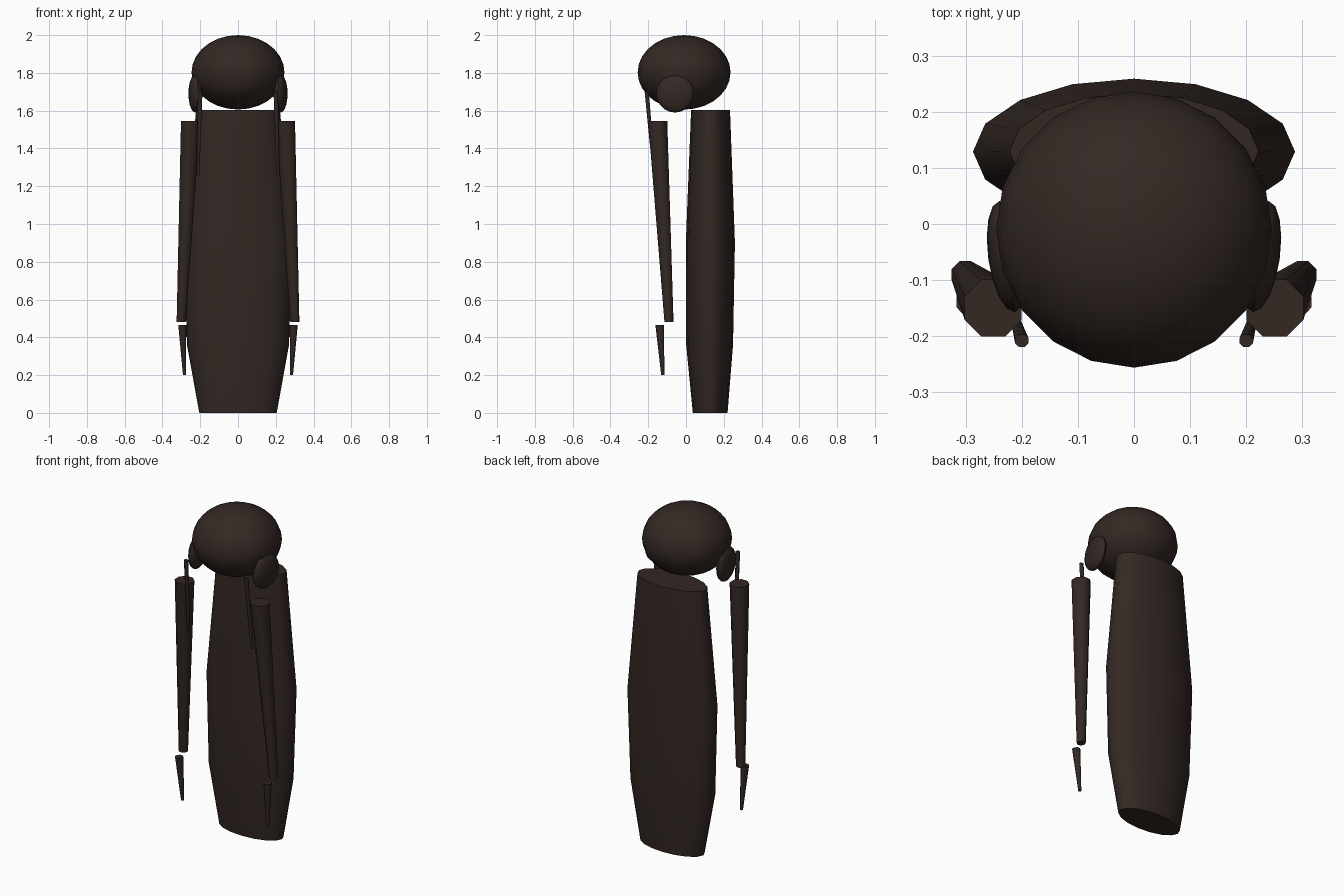
import bpy, bmesh, math
from mathutils import Matrix, Vector

if "Cube" in bpy.data.objects:
    bpy.data.objects.remove(bpy.data.objects["Cube"])

mat = bpy.data.materials.new("dark_brown")
mat.diffuse_color = (0.033, 0.021, 0.017, 1)
mat.use_nodes = True
mat.node_tree.nodes["Principled BSDF"].inputs["Base Color"].default_value = mat.diffuse_color


def finish(name, bm, angle=40):
    bmesh.ops.recalc_face_normals(bm, faces=bm.faces)
    me = bpy.data.meshes.new(name)
    bm.to_mesh(me)
    bm.free()
    ob = bpy.data.objects.new(name, me)
    bpy.context.collection.objects.link(ob)
    me.materials.append(mat)
    bpy.ops.object.select_all(action='DESELECT')
    ob.select_set(True)
    bpy.context.view_layer.objects.active = ob
    bpy.ops.object.shade_smooth_by_angle(angle=math.radians(angle))
    return ob


def ellipsoid(name, centre, radii, seg, rings, turn=0):
    bm = bmesh.new()
    m = (Matrix.Translation(centre) @ Matrix.Rotation(turn, 4, 'Z')
         @ Matrix.Diagonal((*radii, 1)) @ Matrix.Rotation(math.pi / 2, 4, 'Z'))
    bmesh.ops.create_uvsphere(bm, u_segments=seg, v_segments=rings, radius=1, matrix=m)
    return finish(name, bm)


def loft(name, sections, sides, phase=0, angle=50):
    """Skin horizontal ellipses given as (x, y, z, rx, ry), capped at both ends."""
    bm = bmesh.new()
    loops = []
    for x, y, z, rx, ry in sections:
        loops.append([bm.verts.new((x + rx * math.cos(a), y + ry * math.sin(a), z))
                      for a in (phase + 2 * math.pi * i / sides for i in range(sides))])
    for a, b in zip(loops, loops[1:]):
        for i in range(sides):
            j = (i + 1) % sides
            bm.faces.new((a[i], a[j], b[j], b[i]))
    bm.faces.new(loops[0])
    bm.faces.new(loops[-1])
    return finish(name, bm, angle)


# Rounded crown of the hair
ellipsoid("hair_crown", (0, -0.01, 1.803), (0.246, 0.246, 0.197), 20, 14)

# Long flat panel down the back
loft("back_hair", [(0, 0.128, 0, 0.205, 0.092),
                   (0, 0.125, 0.36, 0.27, 0.124),
                   (0, 0.129, 0.9, 0.287, 0.13),
                   (0, 0.13, 1.604, 0.222, 0.103)], 16)

# Paired side parts
for side, s in (("left", -1), ("right", 1)):
    # flattened bun over the ear
    ellipsoid("side_bun_" + side, (s * 0.226, -0.058, 1.69), (0.034, 0.1, 0.1),
              16, 10, -s * math.radians(8))
    # long tapering lock
    loft("side_lock_" + side, [(s * 0.301, -0.09, 0.48, 0.026, 0.026),
                               (s * 0.251, -0.15, 1.544, 0.055, 0.055)], 8, math.pi / 8)
    # loose tip below the lock
    loft("lock_tip_" + side, [(s * 0.283, -0.123, 0.2, 0.009, 0.009),
                              (s * 0.295, -0.139, 0.465, 0.023, 0.025)], 8, math.pi / 8)
    # thin strand beside the face
    loft("thin_strand_" + side, [(s * 0.212, -0.168, 1.26, 0.008, 0.008),
                                 (s * 0.2, -0.208, 1.7, 0.013, 0.012)], 8, math.pi / 8)
